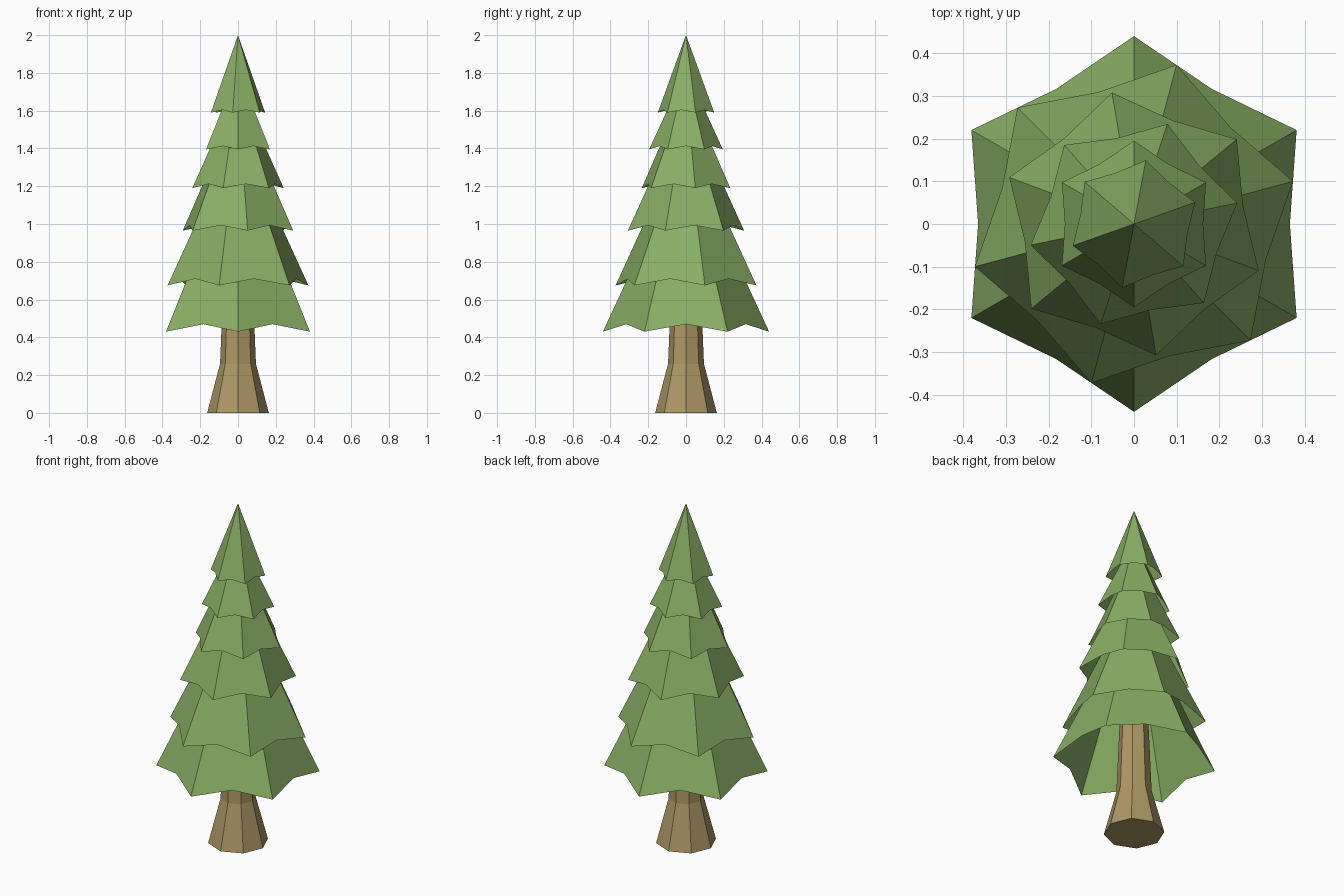
import bpy
import bmesh
from math import cos, sin, pi, radians

cube = bpy.data.objects.get("Cube")
if cube:
    bpy.data.objects.remove(cube, do_unlink=True)


def make_material(name, color):
    mat = bpy.data.materials.new(name)
    mat.use_nodes = True
    mat.diffuse_color = color
    mat.node_tree.nodes["Principled BSDF"].inputs["Base Color"].default_value = color
    return mat


def finish(bm, name, mat):
    mesh = bpy.data.meshes.new(name)
    bm.to_mesh(mesh)
    bm.free()
    mesh.materials.append(mat)
    obj = bpy.data.objects.new(name, mesh)
    bpy.context.collection.objects.link(obj)
    return obj


def polar(bm, radius, angle, z):
    return bm.verts.new((radius * cos(angle), radius * sin(angle), z))


def branch_tier(name, radius, z, apex_z, turn, mat):
    """Open six-sided cone whose rim rises in the middle of every side."""
    bm = bmesh.new()
    apex = bm.verts.new((0, 0, apex_z))
    lift = 0.09 * radius
    mid_radius = radius * cos(pi / 6) * (1 - lift / (apex_z - z))
    start = radians(turn)
    corners = [polar(bm, radius, start + i * pi / 3, z) for i in range(6)]
    mids = [polar(bm, mid_radius, start + (i + 0.5) * pi / 3, z + lift) for i in range(6)]
    for i in range(6):
        bm.faces.new((corners[i], mids[i], corners[(i + 1) % 6], apex))
    return finish(bm, name, mat)


def trunk(name, profile, sides, mat):
    """Faceted trunk lofted through (radius, height) rings."""
    bm = bmesh.new()
    rings = [[polar(bm, r, i * 2 * pi / sides, z) for i in range(sides)]
             for r, z in profile]
    for low, high in zip(rings, rings[1:]):
        for i in range(sides):
            j = (i + 1) % sides
            bm.faces.new((low[i], low[j], high[j], high[i]))
    bm.faces.new(rings[0][::-1])
    bm.faces.new(rings[-1])
    return finish(bm, name, mat)


bark = make_material("bark brown", (0.42, 0.31, 0.13, 1))
needles = make_material("needle green", (0.25, 0.43, 0.13, 1))

# Flared octagonal trunk
trunk("trunk", [(0.163, 0), (0.095, 0.26), (0.075, 0.75)], 8, bark)

# Branch tiers from the ground up: radius, rim height, apex height, turn in degrees
tiers = [
    (0.44, 0.43, 1.38, 30),
    (0.386, 0.675, 1.49, 15),
    (0.312, 0.965, 1.64, 39.5),
    (0.247, 1.19, 1.73, 11.5),
    (0.195, 1.395, 1.82, 30),
    (0.152, 1.59, 2.0, 19.5),
]
for n, (radius, z, apex_z, turn) in enumerate(tiers, 1):
    branch_tier(f"branch_tier_{n}", radius, z, apex_z, turn, needles)
